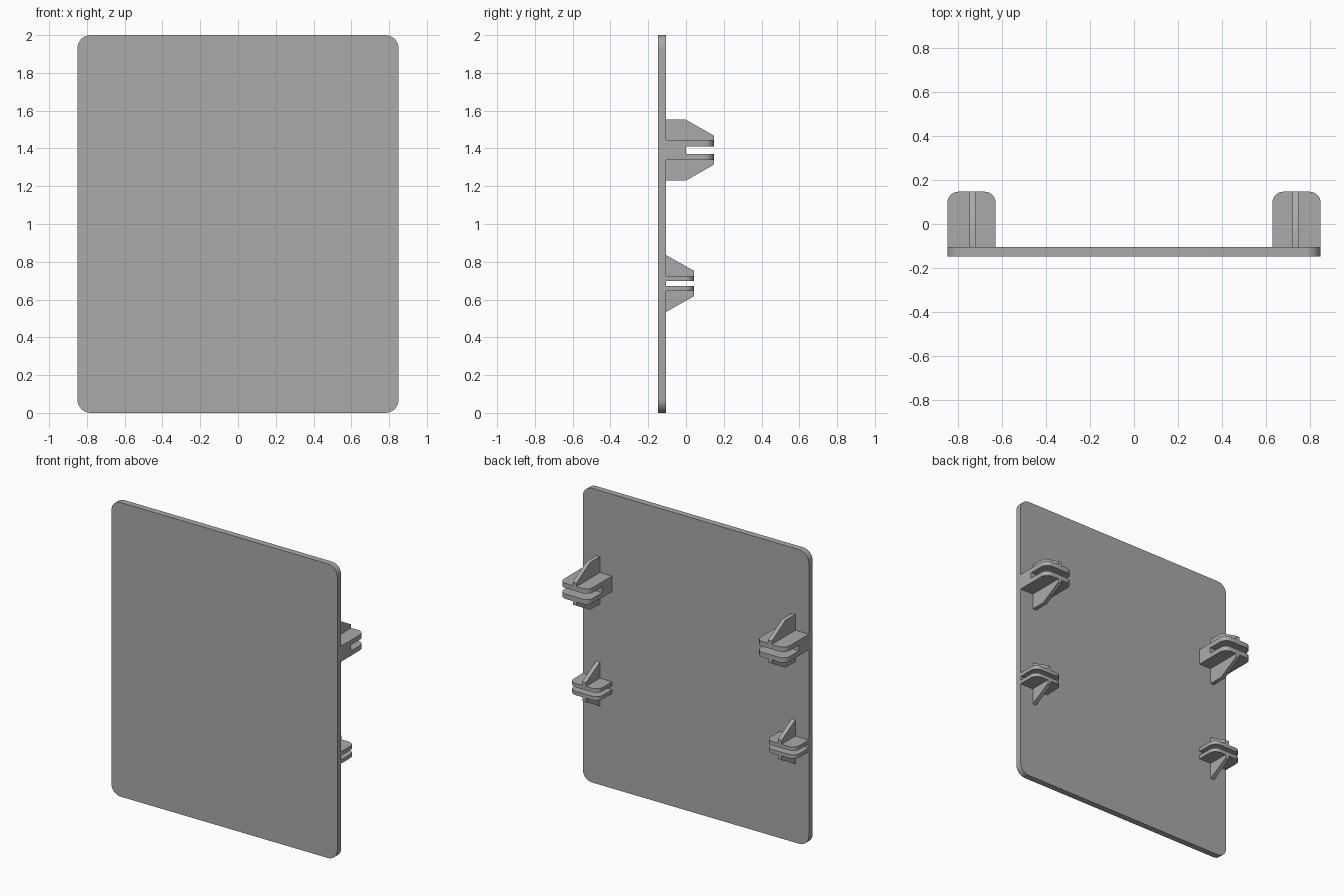
import bpy, bmesh, math
from mathutils import Vector

cube = bpy.data.objects.get("Cube")
if cube:
    bpy.data.objects.remove(cube, do_unlink=True)

grey = bpy.data.materials.new("plain grey")
grey.use_nodes = True
grey.diffuse_color = (0.4, 0.4, 0.4, 1)
grey.node_tree.nodes["Principled BSDF"].inputs["Base Color"].default_value = (0.4, 0.4, 0.4, 1)

BACK = -0.105          # rear surface of the panel
INNER, OUTER = 0.63, 0.85


def round_corners(points, radius, which, steps=8):
    """Replace the chosen square corners of an outline with arcs."""
    result = []
    for i, p in enumerate(points):
        p = Vector(p)
        if i not in which:
            result.append(p)
            continue
        a = (Vector(points[i - 1]) - p).normalized() * radius
        b = (Vector(points[(i + 1) % len(points)]) - p).normalized() * radius
        for k in range(steps + 1):
            t = math.pi / 2 * k / steps
            result.append(p + a * (1 - math.sin(t)) + b * (1 - math.cos(t)))
    return result


def extrude(name, outline, axis, start, end):
    """Extrude a 2D outline along the given axis from start to end."""
    bm = bmesh.new()
    verts = []
    for p in outline:
        co = list(p)
        co.insert("xyz".index(axis), start)
        verts.append(bm.verts.new(co))
    face = bm.faces.new(verts)
    moved = bmesh.ops.extrude_face_region(bm, geom=[face])["geom"]
    shift = Vector([end - start if a == axis else 0 for a in "xyz"])
    bmesh.ops.translate(bm, vec=shift, verts=[v for v in moved if isinstance(v, bmesh.types.BMVert)])
    bmesh.ops.recalc_face_normals(bm, faces=bm.faces)
    mesh = bpy.data.meshes.new(name)
    bm.to_mesh(mesh)
    bm.free()
    mesh.materials.append(grey)
    obj = bpy.data.objects.new(name, mesh)
    bpy.context.collection.objects.link(obj)
    bpy.ops.object.select_all(action="DESELECT")
    obj.select_set(True)
    bpy.context.view_layer.objects.active = obj
    bpy.ops.object.shade_smooth_by_angle(angle=math.radians(30))
    return obj


def clip(name, side, mid, tip, gap, thick, rib_flat, rib_root, rib_tip, web_end=None):
    """Two rounded jaws around a slot, each stiffened by a sloping rib."""
    x0, x1 = side * INNER, side * OUTER
    centre = (x0 + x1) / 2 - side * 0.005
    jaw = round_corners([(x0, BACK), (x0, tip), (x1, tip), (x1, BACK)], 0.05, (1, 2))
    for level, s in (("upper", 1), ("lower", -1)):
        near, far = mid + s * gap, mid + s * (gap + thick)
        extrude(f"{name}_{level}_jaw", jaw, "z", near, far)
        rib = [(BACK, far), (BACK, mid + s * rib_root), (rib_flat, mid + s * rib_root),
               (tip, mid + s * rib_tip), (tip, far)]
        if rib_flat == BACK:
            rib.pop(2)
        extrude(f"{name}_{level}_rib", rib, "x", centre - 0.014, centre + 0.014)
    # Solid web closing the root of the slot
    if web_end is not None:
        web = [(x0, BACK), (x0, web_end), (x1, web_end), (x1, BACK)]
        extrude(f"{name}_web", web, "z", mid - gap, mid + gap)


# Panel with rounded corners
panel = [(-OUTER, 0), (OUTER, 0), (OUTER, 2), (-OUTER, 2)]
extrude("panel", round_corners(panel, 0.07, range(4)), "y", -0.147, BACK)

# Mirrored pairs of clips on the rear
for label, side in (("left", 1), ("right", -1)):
    clip(f"{label}_top_clip", side, 1.391, 0.147, 0.02, 0.033, 0.0, 0.161, 0.077, 0.0)
    clip(f"{label}_bottom_clip", side, 0.685, 0.043, 0.014, 0.026, BACK, 0.15, 0.067)
